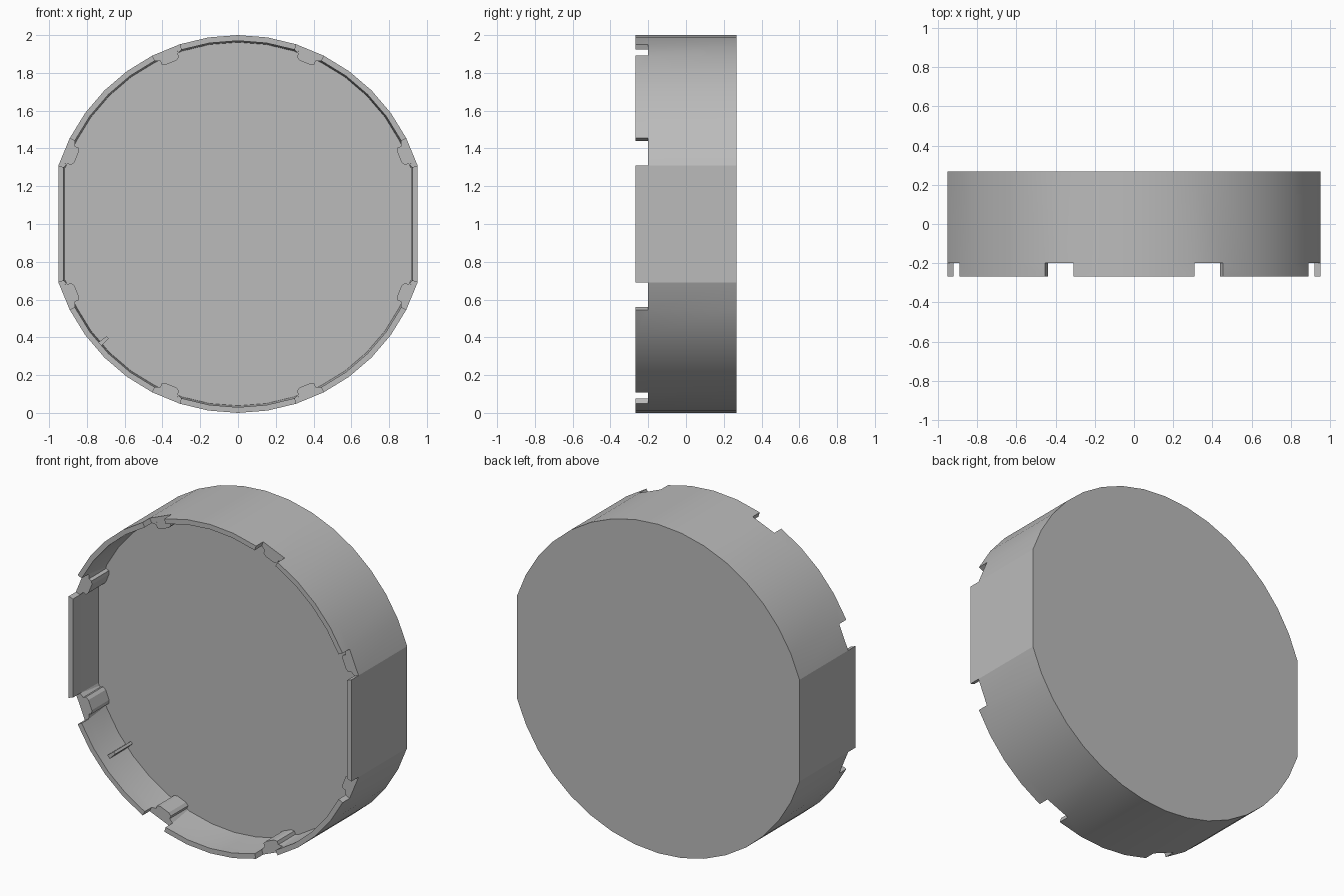
import bpy, bmesh
from math import sin, cos, radians

cube = bpy.data.objects.get("Cube")
if cube:
    bpy.data.objects.remove(cube, do_unlink=True)

BACK, FLOOR, NOTCH, FRONT = 0.267, -0.035, -0.2, -0.268
STEP = 9  # degrees per side of the outline

grey = bpy.data.materials.new("plain grey")
grey.use_nodes = True
colour = (0.5, 0.5, 0.5, 1)
grey.diffuse_color = colour
grey.node_tree.nodes["Principled BSDF"].inputs["Base Color"].default_value = colour


def polar(angle, r, t=0.0):
    """Point on the dial: angle clockwise from the top, t sideways."""
    a = radians(angle)
    return r * sin(a) + t * cos(a), 1 + r * cos(a) - t * sin(a)


def finish(bm, name, smooth=False):
    bmesh.ops.recalc_face_normals(bm, faces=bm.faces)
    mesh = bpy.data.meshes.new(name)
    bm.to_mesh(mesh)
    bm.free()
    mesh.materials.append(grey)
    obj = bpy.data.objects.new(name, mesh)
    bpy.context.collection.objects.link(obj)
    if smooth:
        bpy.ops.object.select_all(action='DESELECT')
        obj.select_set(True)
        bpy.context.view_layer.objects.active = obj
        bpy.ops.object.shade_smooth_by_angle(angle=radians(20))
    return obj


def prism(name, points, y0, y1):
    bm = bmesh.new()
    face = bm.faces.new([bm.verts.new((x, y0, z)) for x, z in points])
    new = bmesh.ops.extrude_face_region(bm, geom=[face])["geom"]
    for v in new:
        if isinstance(v, bmesh.types.BMVert):
            v.co.y = y1
    return finish(bm, name)


# Round cup with flat left and right sides, and a notched front rim
steps = [k for k in range(40) if k not in (9, 10, 11, 29, 30, 31)]
bm = bmesh.new()


def ring(scale, y):
    out = []
    for k in steps:
        x, z = polar(k * STEP, scale)
        out.append(bm.verts.new((x, y, z)))
    return out


outer_back, outer_mid, outer_front = (ring(1, y) for y in (BACK, NOTCH, FRONT))
inner_front, inner_mid = ring(0.97, FRONT), ring(0.97, NOTCH)
inner_floor = ring(0.962, FLOOR)
bm.faces.new(outer_back)
bm.faces.new(inner_floor)


def band(a, b, i, j):
    bm.faces.new((a[i], a[j], b[j], b[i]))


for i, k in enumerate(steps):
    j = (i + 1) % len(steps)
    band(outer_back, outer_mid, i, j)
    band(inner_mid, inner_floor, i, j)
    if k % 5 == 2:
        # Notch: ledge and its two end walls
        band(outer_mid, inner_mid, i, j)
        for e in (i, j):
            bm.faces.new((outer_mid[e], outer_front[e], inner_front[e], inner_mid[e]))
    else:
        band(outer_mid, outer_front, i, j)
        band(outer_front, inner_front, i, j)
        band(inner_front, inner_mid, i, j)
finish(bm, "cup_body", smooth=True)

# Locking lugs behind each notch
half = [(0.076, 0.967), (0.05, 0.955), (0.05, 0.935), (0.03, 0.925)]
lug = half + [(-t, r) for t, r in reversed(half)]
for n in range(8):
    angle = 22.5 + 45 * n
    prism(f"lug_{n + 1}", [polar(angle, r, t) for t, r in lug], NOTCH, FLOOR + 0.01)

# Small rib inside the lower right wall
rib = [(0.012, 0.97), (0.008, 0.915), (-0.008, 0.915), (-0.012, 0.97)]
prism("inner_rib", [polar(229, r, t) for t, r in rib], NOTCH, FLOOR + 0.01)
